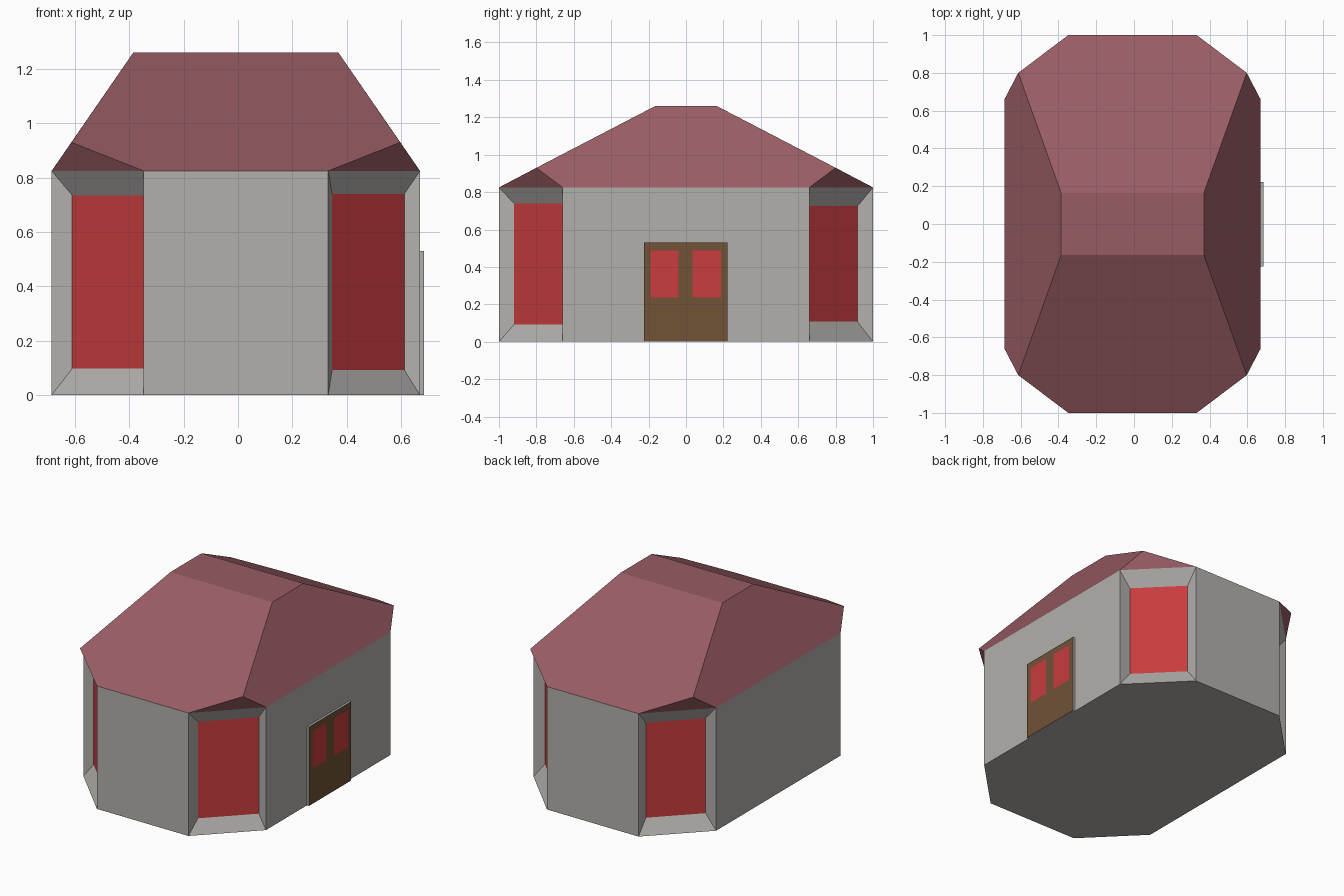
import bpy, bmesh
from mathutils import Vector

if "Cube" in bpy.data.objects:
    bpy.data.objects.remove(bpy.data.objects["Cube"])

CX = -0.008      # body centre, the door adds a little width on the right
EAVE = 0.825


def material(name, rgb):
    m = bpy.data.materials.new(name)
    m.diffuse_color = (*rgb, 1)
    m.use_nodes = True
    m.node_tree.nodes["Principled BSDF"].inputs["Base Color"].default_value = m.diffuse_color
    return m


def make(name, faces, mat):
    """Flat-shaded mesh from a list of faces, each a list of points."""
    bm = bmesh.new()
    for f in faces:
        bm.faces.new([bm.verts.new(p) for p in f])
    bmesh.ops.remove_doubles(bm, verts=bm.verts, dist=1e-5)
    me = bpy.data.meshes.new(name)
    bm.to_mesh(me)
    bm.free()
    ob = bpy.data.objects.new(name, me)
    bpy.context.collection.objects.link(ob)
    me.materials.append(mat)
    return ob


red = material("red_glass", (0.585, 0.045, 0.050))
brown = material("brown_wood", (0.160, 0.084, 0.037))
roof_red = material("roof_red", (0.313, 0.107, 0.126))
stone = material("warm_grey", (0.448, 0.434, 0.414))

# Footprint: rectangle with four 45 degree corners, counter-clockwise
quadrants = [(1, -1), (1, 1), (-1, 1), (-1, -1)]
ring = []
for k, (sx, sy) in enumerate(quadrants):
    pair = [(sx * 0.34, sy * 1.0), (sx * 0.678, sy * 0.66)]
    ring += pair if k % 2 == 0 else pair[::-1]


def at(p, z):
    return Vector((p[0] + CX, p[1], z))


# Walls with sunken, bevelled corner windows
# per corner: start inset, end inset, depth, sill height, head height
windows = [(0.067, 0.036, 0.046, 0.092, 0.74),
           (0.058, 0.058, 0.06, 0.107, 0.725),
           (0.055, 0.055, 0.055, 0.097, 0.735),
           (0.053, 0.053, 0.054, 0.097, 0.735)]
walls, panes = [[at(p, 0) for p in reversed(ring)]], []
for i in range(8):
    a, b = ring[i], ring[(i + 1) % 8]
    outer = [at(a, 0), at(b, 0), at(b, EAVE), at(a, EAVE)]
    if i % 2:
        walls.append(outer)
        continue
    t1, t2, depth, sill, head = windows[i // 2]
    u = (outer[1] - outer[0]).normalized()
    inward = Vector((0, 0, 1)).cross(u) * depth
    p = outer[0] + u * t1 + inward
    q = outer[1] - u * t2 + inward
    inner = [Vector((v.x, v.y, z)) for v, z in
             ((p, sill), (q, sill), (q, head), (p, head))]
    panes.append(inner)
    for j in range(4):
        n = (j + 1) % 4
        walls.append([outer[j], outer[n], inner[n], inner[j]])
make("walls", walls, stone)
make("corner_windows", panes, red)

# Roof: four slopes, flat top and small corner gussets
tips = [at((sx * 0.605, sy * 0.8), 0.93) for sx, sy in quadrants]
top = [at((sx * 0.378, sy * 0.165), 1.26) for sx, sy in quadrants]
roof = [top]
for k in range(4):
    n = (k + 1) % 4
    e = [at(ring[(2 * k + j) % 8], EAVE) for j in range(3)]
    roof.append([e[0], e[1], tips[k]])
    roof.append([e[1], e[2], tips[n], top[n], top[k], tips[k]])
make("roof", roof, roof_red)


def panel(x, y0, y1, z0, z1):
    """Upright rectangle facing +x."""
    return [Vector(c) for c in
            ((x, y0, z0), (x, y1, z0), (x, y1, z1), (x, y0, z1))]


# Door: grey edge, brown front, two red panes
back = panel(0.668, -0.225, 0.222, 0, 0.53)
front = panel(0.685, -0.225, 0.222, 0, 0.53)
make("door_edge", [[back[j], back[(j + 1) % 4], front[(j + 1) % 4], front[j]]
                   for j in range(4)], stone)
make("door_front", [front], brown)
make("door_windows", [panel(0.686, -0.19, -0.04, 0.237, 0.487),
                      panel(0.686, 0.036, 0.186, 0.237, 0.487)], red)
